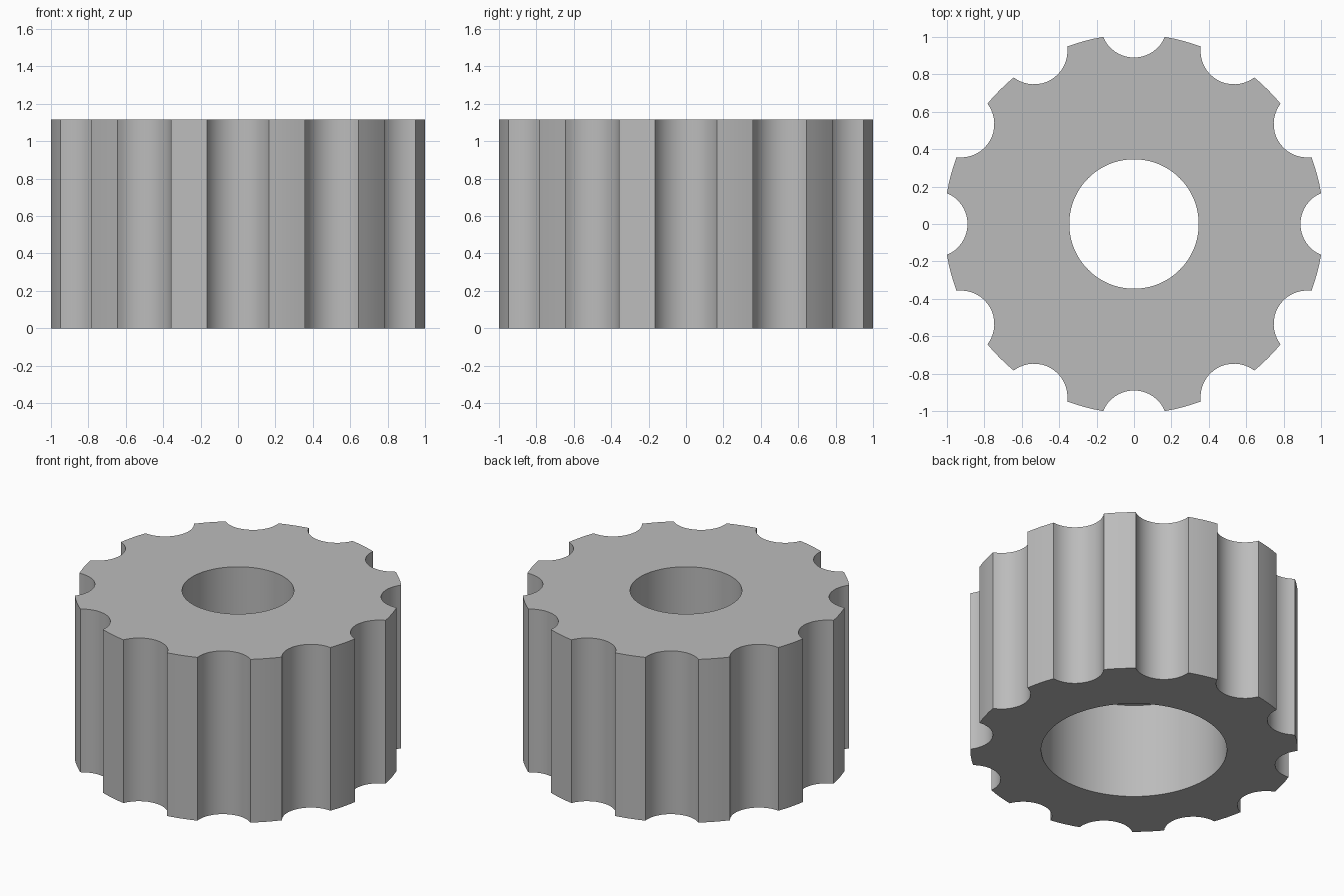
import bpy, bmesh, math

cube = bpy.data.objects.get("Cube")
if cube:
    bpy.data.objects.remove(cube, do_unlink=True)

HEIGHT, LEDGE = 1.115, 0.65
TIP_R, FLUTE_R, FLUTE_AT = 1.0136, 0.179, 1.069
BORE_R, RECESS_R = 0.346, 0.575
FLUTES, FLUTE_STEPS, TIP_STEPS = 12, 16, 4

# Polar outline of one flute and the tooth tip that follows it
pitch = math.tau / FLUTES
cos_end = (FLUTE_AT**2 + FLUTE_R**2 - TIP_R**2) / (2 * FLUTE_AT * FLUTE_R)
span = math.acos(cos_end)
segment = []
for i in range(FLUTE_STEPS + 1):
    a = span * (2 * i / FLUTE_STEPS - 1)
    x, y = FLUTE_AT - FLUTE_R * math.cos(a), FLUTE_R * math.sin(a)
    segment.append((math.atan2(y, x), math.hypot(x, y)))
edge = segment[-1][0]
for i in range(1, TIP_STEPS):
    segment.append((edge + (pitch - 2 * edge) * i / TIP_STEPS, TIP_R))
outline = [(a + k * pitch, r) for k in range(FLUTES) for a, r in segment]

bm = bmesh.new()


def ring(z, radius=None):
    """Loop of vertices: a circle, or the fluted outline if no radius is given."""
    return [bm.verts.new(((radius or r) * math.cos(a), (radius or r) * math.sin(a), z))
            for a, r in outline]


# Closed section: fluted wall, top, bore, ledge, wider recess, underside
rings = [ring(0), ring(HEIGHT), ring(HEIGHT, BORE_R),
         ring(LEDGE, BORE_R), ring(LEDGE, RECESS_R), ring(0, RECESS_R)]
n = len(outline)
for lower, upper in zip(rings, rings[1:] + rings[:1]):
    for i in range(n):
        j = (i + 1) % n
        bm.faces.new((lower[i], lower[j], upper[j], upper[i]))
bmesh.ops.recalc_face_normals(bm, faces=bm.faces)

mesh = bpy.data.meshes.new("fluted_knob")
bm.to_mesh(mesh)
bm.free()
knob = bpy.data.objects.new("fluted_knob", mesh)
bpy.context.collection.objects.link(knob)

# Plain grey
grey = bpy.data.materials.new("grey")
grey.use_nodes = True
colour = (0.5, 0.5, 0.5, 1)
grey.diffuse_color = colour
grey.node_tree.nodes["Principled BSDF"].inputs["Base Color"].default_value = colour
mesh.materials.append(grey)

bpy.context.view_layer.objects.active = knob
knob.select_set(True)
bpy.ops.object.shade_smooth_by_angle(angle=math.radians(30))
